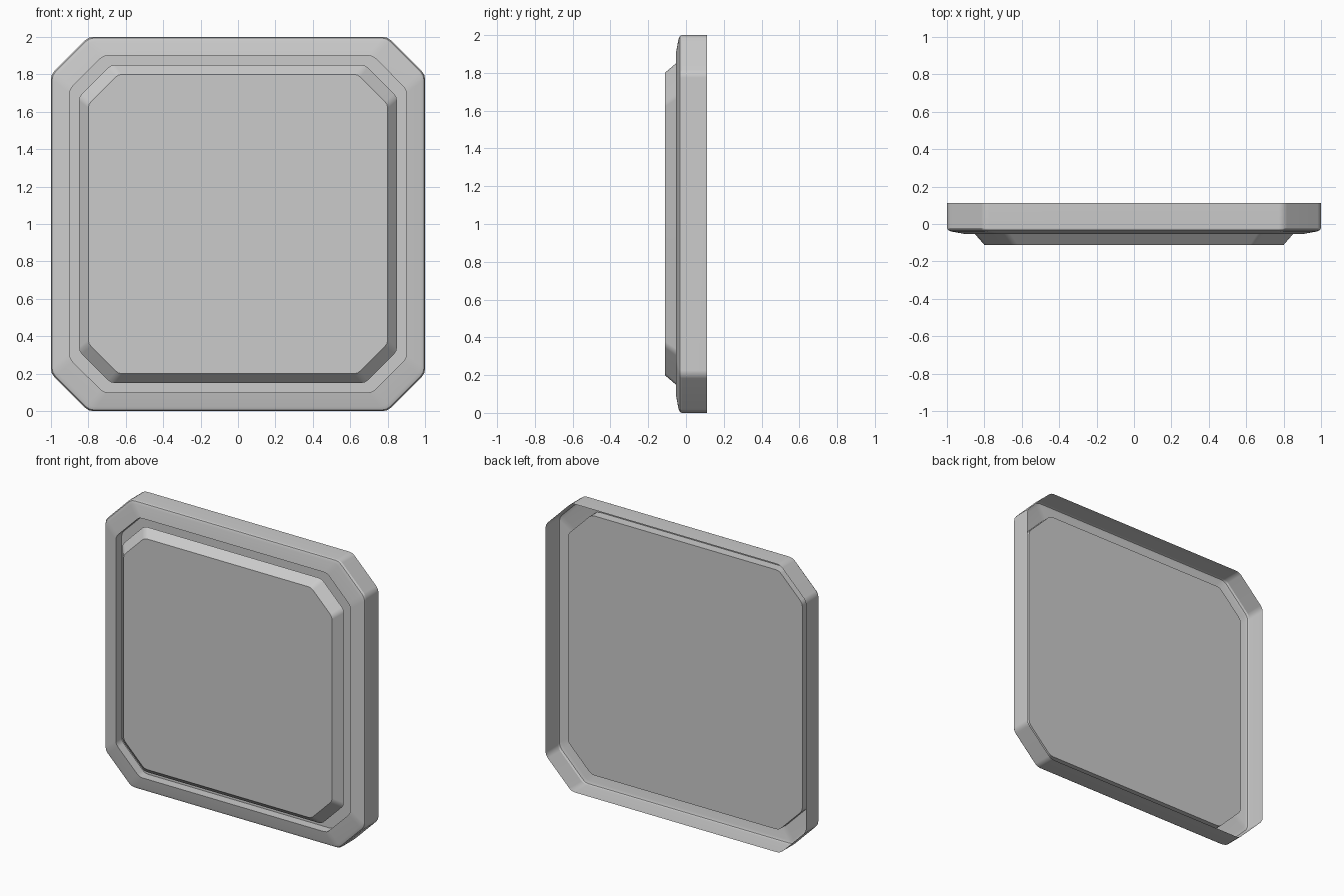
import bpy, bmesh
from mathutils import Vector

cube = bpy.data.objects.get("Cube")
if cube:
    bpy.data.objects.remove(cube, do_unlink=True)

grey = bpy.data.materials.new("light_grey")
grey.use_nodes = True
colour = (0.6, 0.6, 0.6, 1)
grey.diffuse_color = colour
grey.node_tree.nodes["Principled BSDF"].inputs["Base Color"].default_value = colour


def octagon(half, y):
    """Chamfered square ring with softened corners, facing -y."""
    c = half * 0.8
    pts = [Vector(p) for p in ((c, -half), (half, -c), (half, c), (c, half),
                               (-c, half), (-half, c), (-half, -c), (-c, -half))]
    ring = []
    for i, p in enumerate(pts):
        a = p + (pts[i - 1] - p).normalized() * 0.025 * half
        b = p + (pts[(i + 1) % 8] - p).normalized() * 0.025 * half
        ring += [a, (a + b + 2 * p) / 4, b]
    return [(p.x, y, p.y + 1) for p in ring]


def loft(name, profile, cap=True):
    """Skin octagon rings from back to front, closing the last one."""
    bm = bmesh.new()
    rings = [[bm.verts.new(p) for p in octagon(h, y)] for h, y in profile]
    for low, high in zip(rings, rings[1:]):
        n = len(low)
        for i in range(n):
            j = (i + 1) % n
            bm.faces.new((low[i], low[j], high[j], high[i]))
    if cap:
        bm.faces.new(rings[-1])
    mesh = bpy.data.meshes.new(name)
    bm.to_mesh(mesh)
    bm.free()
    mesh.materials.append(grey)
    obj = bpy.data.objects.new(name, mesh)
    bpy.context.collection.objects.link(obj)
    bpy.ops.object.select_all(action='DESELECT')
    obj.select_set(True)
    bpy.context.view_layer.objects.active = obj
    bpy.ops.object.shade_smooth_by_angle(angle=0.6)
    weighted = obj.modifiers.new("even_shading", 'WEIGHTED_NORMAL')
    weighted.keep_sharp = True
    return obj


# Open-backed frame: outer wall, rounded edge, sloped rim, recess wall and floor
loft("frame", [(1, 0.112), (1, -0.022), (0.994, -0.033), (0.978, -0.04),
               (0.9, -0.054), (0.9, 0.01)])

# Raised front panel with bevelled border
loft("front_panel", [(0.85, -0.054), (0.8, -0.112)])
